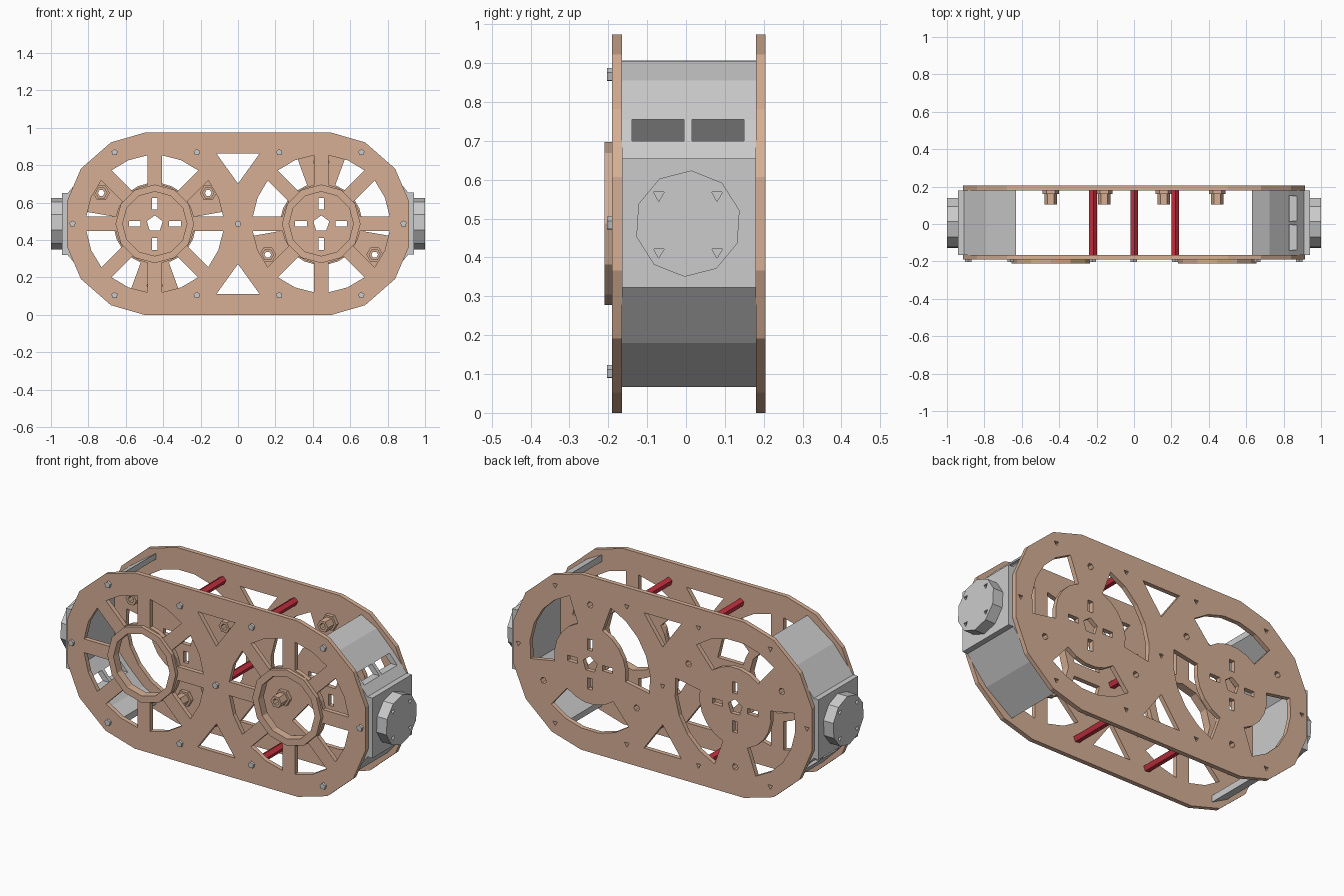
import bpy, bmesh
from math import sin, cos, asin, pi, radians
from mathutils import Matrix

if "Cube" in bpy.data.objects:
    bpy.data.objects.remove(bpy.data.objects["Cube"])

ZC = 0.487          # height of the wheel centres
HUB = 0.445         # distance of each hub from the middle


def material(name, col):
    m = bpy.data.materials.new(name)
    m.diffuse_color = (*col, 1)
    m.use_nodes = True
    m.node_tree.nodes["Principled BSDF"].inputs["Base Color"].default_value = m.diffuse_color
    return m


TAN = material("tan", (0.67, 0.43, 0.30))
RED = material("red", (0.55, 0.03, 0.05))
ALONG_Y = Matrix(((1, 0, 0, 0), (0, 0, -1, 0), (0, 1, 0, 0), (0, 0, 0, 1)))
ALONG_X = Matrix(((0, 0, 1, 0), (1, 0, 0, 0), (0, 1, 0, 0), (0, 0, 0, 1)))


def prism(name, loops, a, b, mat=None, axis="y"):
    """Extrude an outline (first loop) with holes (other loops) from a to b."""
    cu = bpy.data.curves.new(name, 'CURVE')
    cu.dimensions, cu.fill_mode, cu.extrude = '2D', 'BOTH', (b - a) / 2
    for pts in loops:
        s = cu.splines.new('POLY')
        s.points.add(len(pts) - 1)
        for p, (u, v) in zip(s.points, pts):
            p.co = (u, v, 0, 1)
        s.use_cyclic_u, s.use_smooth = True, False
    tmp = bpy.data.objects.new(name + "_tmp", cu)
    bpy.context.collection.objects.link(tmp)
    dg = bpy.context.evaluated_depsgraph_get()
    me = bpy.data.meshes.new_from_object(tmp.evaluated_get(dg))
    bpy.data.objects.remove(tmp)
    mid = (a + b) / 2
    if axis == "y":
        me.transform(Matrix.Translation((0, mid, 0)) @ ALONG_Y)
    else:
        me.transform(Matrix.Translation((mid, 0, 0)) @ ALONG_X)
    bm = bmesh.new()
    bm.from_mesh(me)
    bmesh.ops.remove_doubles(bm, verts=bm.verts, dist=1e-5)
    bmesh.ops.recalc_face_normals(bm, faces=bm.faces)
    for f in bm.faces:
        f.smooth = False
        f.material_index = 0
    bm.to_mesh(me)
    bm.free()
    me.materials.clear()
    if mat:
        me.materials.append(mat)
    ob = bpy.data.objects.new(name, me)
    bpy.context.collection.objects.link(ob)
    return ob


def ngon(u, v, r, n, start=0.0):
    return [(u + r * cos(start + 2 * pi * i / n), v + r * sin(start + 2 * pi * i / n))
            for i in range(n)]


def rect(u, v, w, h):
    return [(u - w / 2, v - h / 2), (u + w / 2, v - h / 2),
            (u + w / 2, v + h / 2), (u - w / 2, v + h / 2)]


def sector(cx, a0, a1, r0, r1, gap=0.0, n=3):
    """Ring sector; gap keeps the spokes at both sides parallel."""
    pts = []
    for r, rev in ((r1, False), (r0, True)):
        off = asin(gap / r)
        arc = [a0 + off + (a1 - a0 - 2 * off) * i / n for i in range(n + 1)]
        pts += [(cx + r * cos(t), ZC + r * sin(t)) for t in (arc[::-1] if rev else arc)]
    return pts


# Shared plate layout
half = [(0.5, 0.487), (0.68, 0.435), (0.84, 0.295), (0.915, 0.12)]
right = half + [(x, -z) for x, z in reversed(half)]
outline = [(x, ZC + z) for x, z in right] + [(-x, ZC - z) for x, z in right]
triangles = [[(-0.115, ZC + s * 0.375), (0.115, ZC + s * 0.375), (0, ZC + s * 0.215)]
             for s in (1, -1)]
rim = [(sx * x, ZC + sz * 0.382) for x in (0.22, 0.66) for sx in (1, -1) for sz in (1, -1)]
bolts = rim + [(-0.885, ZC), (0, ZC), (0.885, ZC)]
boss_pos = []
for cx, start in ((-HUB, 30), (HUB, 90)):
    for k in range(3):
        t = radians(start + 120 * k)
        boss_pos.append((cx + 0.33 * cos(t), ZC + 0.33 * sin(t)))

# Front plate: open hubs with eight spokes
front = [outline] + triangles
for cx in (-HUB, HUB):
    front.append(ngon(cx, ZC, 0.172, 12))
    for k in range(8):
        front.append(sector(cx, k * pi / 4, (k + 1) * pi / 4, 0.212, 0.368, 0.038, 2))
prism("front_plate", front, -0.19, -0.165, TAN)

# Back plate: three crescents, slots and a shaft hole per wheel
back = [outline] + triangles
for cx, start in ((-HUB, 90), (HUB, 30)):
    back.append(ngon(cx, ZC, 0.045, 5, 0.3))
    for dx, dz in ((1, 0), (-1, 0), (0, 1), (0, -1)):
        w, h = (0.062, 0.03) if dx else (0.03, 0.062)
        back.append(rect(cx + 0.108 * dx, ZC + 0.108 * dz, w, h))
    for k in range(3):
        t = start + 120 * k
        back.append(sector(cx, radians(t - 40), radians(t + 40), 0.22, 0.37, 0, 5))
back += [ngon(x, z, 0.016, 3, 0.5) for x, z in bolts]
back += [ngon(x, z, 0.018, 6) for x, z in boss_pos]
prism("back_plate", back, 0.18, 0.205, TAN)

# Raised hub rings on the front plate
for cx, side in ((-HUB, "left"), (HUB, "right")):
    prism(side + "_hub_ring", [ngon(cx, ZC, 0.21, 12), ngon(cx, ZC, 0.172, 12)],
          -0.21, -0.19, TAN)

# Bosses on the inside of the back plate
for i, (x, z) in enumerate(boss_pos):
    hole = ngon(x, z, 0.018, 6)
    prism(f"boss_base_{i}", [ngon(x, z, 0.045, 6), hole], 0.16, 0.18, TAN)
    prism(f"boss_tube_{i}", [ngon(x, z, 0.033, 6), hole], 0.105, 0.16, TAN)

# Bolt heads on the front
for i, (x, z) in enumerate(bolts):
    prism(f"bolt_head_{i}", [ngon(x, z, 0.018, 5, 0.4)], -0.203, -0.19)

# Red spacers between the plates
for i, (x, z) in enumerate([p for p in rim if abs(p[0]) < 0.5] + [(0, ZC)]):
    prism(f"spacer_{i}", [ngon(x, z, 0.022, 5, 0.2)], -0.165, 0.18, RED)

# End walls with slots and bolted flanges; left is the right turned by 180 degrees
wall = [(0.63, 0.905), (0.725, 0.855), (0.825, 0.755), (0.91, 0.655), (0.94, 0.655),
        (0.94, 0.322), (0.91, 0.322), (0.79, 0.18), (0.63, 0.067), (0.63, 0.1),
        (0.77, 0.21), (0.885, 0.335), (0.885, 0.64), (0.80, 0.735), (0.705, 0.825),
        (0.63, 0.868)]
for s, side in ((1, "right"), (-1, "left")):
    pts = [(s * x, ZC + s * (z - ZC)) for x, z in wall]
    ob = prism(side + "_end_wall", [pts], -0.165, 0.18)
    for y in (-0.072, 0.082):
        cut = prism("slot_cutter", [rect(s * 0.86, ZC + s * 0.24, 0.24, 0.055)],
                    y - 0.067, y + 0.067)
        mod = ob.modifiers.new("slot", 'BOOLEAN')
        mod.operation, mod.solver, mod.object = 'DIFFERENCE', 'EXACT', cut
        dg = bpy.context.evaluated_depsgraph_get()
        me = bpy.data.meshes.new_from_object(ob.evaluated_get(dg))
        ob.modifiers.clear()
        ob.data = me
        bpy.data.objects.remove(cut)
    flange = [ngon(0.005, ZC, 0.137, 10, 0.25)]
    flange += [ngon(0.005 + a * 0.075, ZC + b * 0.073, 0.016, 3, 0.5)
               for a in (1, -1) for b in (1, -1)]
    prism(side + "_flange", flange, min(s * 0.94, s), max(s * 0.94, s), axis="x")
